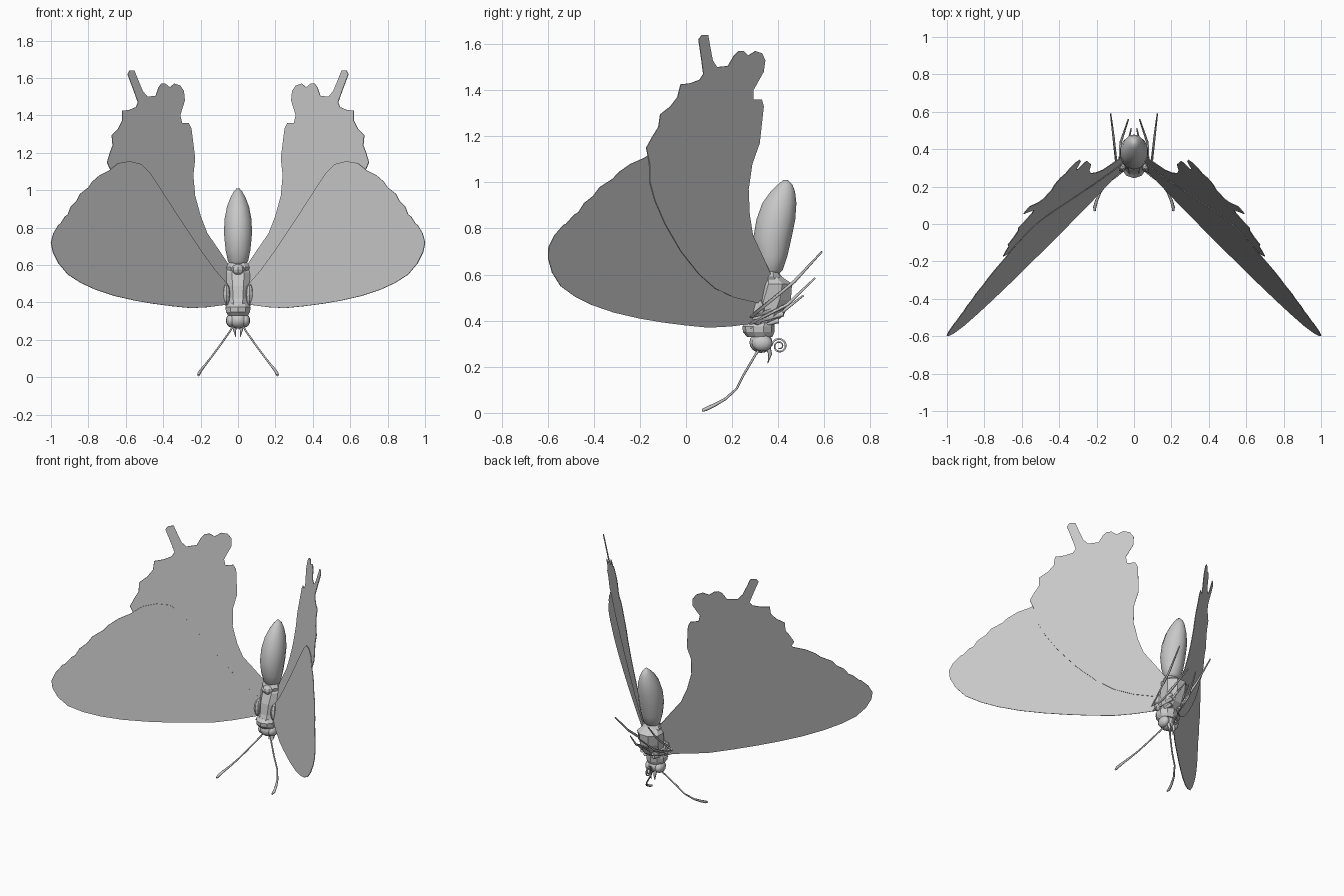
import bpy, bmesh, math
from mathutils import Vector

cube = bpy.data.objects.get("Cube")
if cube:
    bpy.data.objects.remove(cube, do_unlink=True)

grey = bpy.data.materials.new("soft_grey")
grey.use_nodes = True
GREY = (0.58, 0.58, 0.58, 1)
grey.diffuse_color = GREY
for node in grey.node_tree.nodes:
    if node.type == "BSDF_PRINCIPLED":
        node.inputs["Base Color"].default_value = GREY


def add_object(name, mesh, smooth=True):
    """Link a mesh as a named part and shade it."""
    obj = bpy.data.objects.new(name, mesh)
    bpy.context.collection.objects.link(obj)
    mesh.materials.clear()
    mesh.materials.append(grey)
    for poly in mesh.polygons:
        poly.use_smooth = smooth
        poly.material_index = 0
    return obj


def finish(name, bm, smooth=True):
    bmesh.ops.recalc_face_normals(bm, faces=bm.faces)
    mesh = bpy.data.meshes.new(name)
    bm.to_mesh(mesh)
    bm.free()
    return add_object(name, mesh, smooth)


def loft(name, stations, sides, smooth=True):
    """Stack ellipses given as height, depth centre, half width, half depth."""
    bm = bmesh.new()
    rings = []
    for z, y, rx, ry in stations:
        ring = []
        for i in range(sides):
            a = math.tau * (i + 0.5) / sides
            ring.append(bm.verts.new((rx * math.cos(a), y + ry * math.sin(a), z)))
        rings.append(ring)
    for low, high in zip(rings, rings[1:]):
        for i in range(sides):
            j = (i + 1) % sides
            bm.faces.new((low[i], low[j], high[j], high[i]))
    bm.faces.new(rings[0])
    bm.faces.new(rings[-1])
    return finish(name, bm, smooth)


def ellipsoid(name, centre, size, segments=12, smooth=True):
    bm = bmesh.new()
    bmesh.ops.create_uvsphere(bm, u_segments=segments, v_segments=segments // 2 + 2, radius=1)
    bmesh.ops.scale(bm, vec=size, verts=bm.verts)
    bmesh.ops.translate(bm, vec=centre, verts=bm.verts)
    return finish(name, bm, smooth)


def tube(name, points, radii):
    """Sweep a tapered round tube along a path."""
    data = bpy.data.curves.new(name + "_path", "CURVE")
    data.dimensions = "3D"
    data.bevel_depth = 1
    data.bevel_resolution = 1
    data.use_fill_caps = True
    spline = data.splines.new("POLY")
    spline.points.add(len(points) - 1)
    for p, co, r in zip(spline.points, points, radii):
        p.co = (*co, 1)
        p.radius = r
    helper = bpy.data.objects.new(name + "_path", data)
    bpy.context.collection.objects.link(helper)
    bpy.context.view_layer.update()
    mesh = bpy.data.meshes.new_from_object(helper)
    mesh.name = name
    bpy.data.objects.remove(helper, do_unlink=True)
    return add_object(name, mesh)


def wing(name, outline, side, back):
    """Thin sheet on the slanted wing plane; outline in hundredths."""
    bm = bmesh.new()
    verts = []
    for px, pz in outline:
        x, z = px / 100, pz / 100
        verts.append(bm.verts.new((side * x, 0.266 - 1.035 * x + 0.24 * z + back, z)))
    bm.faces.new(verts)
    obj = finish(name, bm, smooth=False)
    solid = obj.modifiers.new("thickness", "SOLIDIFY")
    solid.thickness = 0.004
    solid.offset = 0


def mirrored(points, side):
    return [Vector((side * x, y, z)) for x, y, z in points]


# Wing outlines, from the root outward along the lower edge
FOREWING = [
    (5, 39), (16, 37.5), (25, 37), (35, 38), (45, 39.3), (55, 41), (66, 43.5), (76, 46.8),
    (84, 50.5), (91, 55), (96, 61), (99, 67), (100, 72), (98.7, 77), (96, 81.5), (95, 82),
    (92.5, 86), (91, 87), (89.5, 91), (86.5, 94), (84.5, 98), (80, 101.5), (78, 104.5),
    (74, 108), (69, 110.5), (64, 114.5), (58, 115.5), (52, 114), (47, 109), (41, 100),
    (30, 83), (20, 68), (12, 57), (5, 49)]
HINDWING = [
    (5, 47), (18, 50), (27, 54), (35, 60), (45, 70), (54.5, 82), (61, 92), (65, 100),
    (67, 108), (70, 115), (68.5, 120), (67, 124), (67.5, 129.5), (64, 133), (62, 137),
    (62, 142.5), (58, 143), (54.5, 144.5), (53.5, 147), (56, 154), (59, 162), (58, 164),
    (55.5, 164), (53.5, 159), (51, 153), (48.5, 150), (44, 150.5), (42.5, 155), (41, 157),
    (39, 157), (36.5, 155), (34, 157), (31, 156), (29, 153), (28.5, 148), (31, 140),
    (30, 136), (26.5, 136), (25, 133), (24, 125), (23, 117), (24, 108), (23, 97), (20, 86),
    (16.5, 77), (11, 69), (5, 60)]

# Abdomen, waist, thorax and collar
loft("abdomen", [
    (0.595, 0.365, 0.035, 0.03), (0.62, 0.37, 0.055, 0.05), (0.68, 0.37, 0.068, 0.07),
    (0.76, 0.375, 0.076, 0.083), (0.84, 0.39, 0.075, 0.084), (0.91, 0.405, 0.061, 0.074),
    (0.96, 0.42, 0.042, 0.053), (0.99, 0.43, 0.025, 0.032), (1.01, 0.432, 0.008, 0.01)], 14)
loft("waist", [(0.56, 0.375, 0.06, 0.06), (0.59, 0.365, 0.065, 0.05),
               (0.615, 0.365, 0.05, 0.035)], 10, False)
loft("thorax", [
    (0.385, 0.32, 0.06, 0.06), (0.42, 0.35, 0.068, 0.078), (0.49, 0.372, 0.076, 0.09),
    (0.56, 0.388, 0.086, 0.078), (0.6, 0.37, 0.045, 0.035)], 8, False)
loft("collar", [(0.33, 0.32, 0.055, 0.055), (0.35, 0.315, 0.068, 0.068),
                (0.375, 0.315, 0.07, 0.07), (0.395, 0.325, 0.06, 0.06)], 10, False)
ellipsoid("back_plate", (0, 0.325, 0.575), (0.035, 0.035, 0.03), 8, False)

# Head and coiled feeding tube
ellipsoid("head", (0, 0.325, 0.305), (0.052, 0.05, 0.045))
coil = []
for i in range(40):
    t = i / 39
    angle = math.pi - t * 3.6 * math.pi
    r = 0.034 - 0.024 * t
    coil.append((0, 0.405 + r * math.cos(angle), 0.29 + r * math.sin(angle)))
tube("feeding_tube", coil, [0.005 - 0.002 * i / 39 for i in range(40)])

# Leg paths: hip, knee, ankle, toe
LEGS = {
    "hind_leg": [(0.04, 0.42, 0.46), (0.09, 0.285, 0.42), (0.11, 0.47, 0.57), (0.125, 0.59, 0.7)],
    "middle_leg": [(0.04, 0.42, 0.43), (0.08, 0.28, 0.39), (0.07, 0.44, 0.47), (0.03, 0.56, 0.585)],
    "front_leg": [(0.03, 0.4, 0.4), (0.06, 0.29, 0.37), (0.035, 0.42, 0.44), (0.015, 0.51, 0.51)],
}
ANTENNA = [(0.025, 0.32, 0.28), (0.04, 0.3, 0.25), (0.1, 0.25, 0.165), (0.145, 0.22, 0.105),
           (0.18, 0.17, 0.06), (0.2, 0.125, 0.035), (0.21, 0.09, 0.018), (0.21, 0.07, 0.01)]

# Paired parts
for side, label in ((1, "left"), (-1, "right")):
    wing(label + "_forewing", FOREWING, side, 0)
    wing(label + "_hindwing", HINDWING, side, 0.01)
    ellipsoid(label + "_eye", (side * 0.037, 0.33, 0.303), (0.028, 0.045, 0.036))
    ellipsoid(label + "_shoulder", (side * 0.062, 0.31, 0.44), (0.022, 0.035, 0.06), 8, False)
    tube(label + "_antenna", mirrored(ANTENNA, side),
         [0.006, 0.005, 0.005, 0.005, 0.006, 0.008, 0.009, 0.006])
    tube(label + "_palp", mirrored([(0.02, 0.355, 0.29), (0.018, 0.365, 0.255),
                                    (0.013, 0.355, 0.215)], side), [0.012, 0.009, 0.001])
    for leg, path in LEGS.items():
        tube(label + "_" + leg, mirrored(path, side), [0.013, 0.01, 0.007, 0.004])
